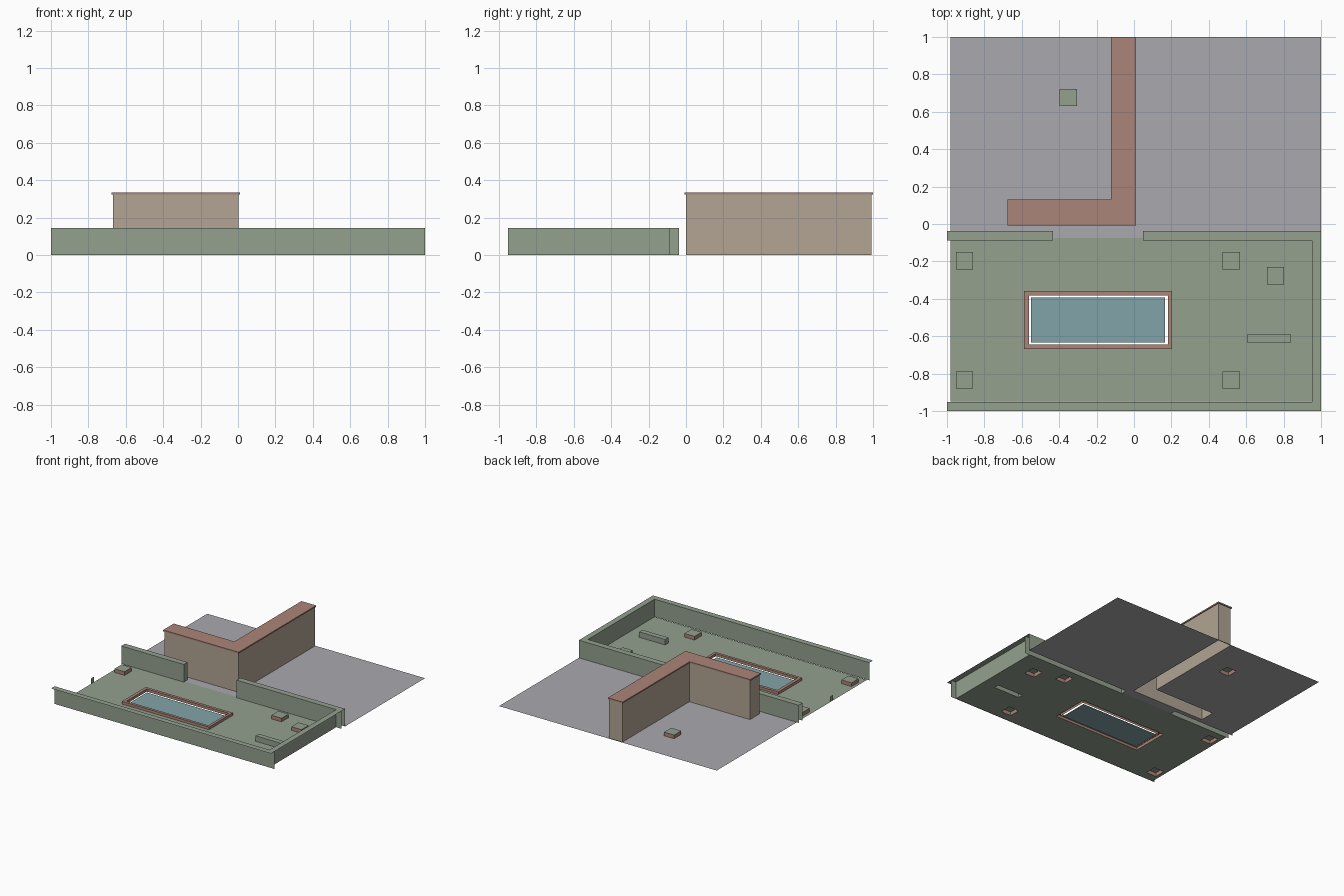
import bpy
import bmesh

cube = bpy.data.objects.get("Cube")
if cube:
    bpy.data.objects.remove(cube, do_unlink=True)


def material(name, rgb):
    linear = [((c / 255 + 0.055) / 1.055) ** 2.4 for c in rgb] + [1]
    mat = bpy.data.materials.new(name)
    mat.use_nodes = True
    mat.diffuse_color = linear
    bsdf = mat.node_tree.nodes["Principled BSDF"]
    bsdf.inputs["Base Color"].default_value = linear
    bsdf.inputs["Roughness"].default_value = 0.9
    return mat


GREEN = material("hedge green", (148, 161, 143))
TAN = material("wall tan", (178, 165, 148))
BRICK = material("brick red", (171, 133, 120))
GREY = material("paving grey", (170, 170, 175))
WATER = material("water blue", (130, 163, 168))


def finish(name, bm, *mats):
    mesh = bpy.data.meshes.new(name)
    bm.to_mesh(mesh)
    bm.free()
    for mat in mats:
        mesh.materials.append(mat)
    obj = bpy.data.objects.new(name, mesh)
    bpy.context.collection.objects.link(obj)
    return obj


def rect(x0, y0, x1, y1):
    return [(x0, y0), (x1, y0), (x1, y1), (x0, y1)]


def add_shell(bm, outline, z0, z1, sides=None, top=True, bottom=False, top_slot=0):
    """Raise a counter-clockwise outline; sides lists the walls that are kept."""
    low = [bm.verts.new((x, y, z0)) for x, y in outline]
    high = [bm.verts.new((x, y, z1)) for x, y in outline]
    n = len(outline)
    for i in (range(n) if sides is None else sides):
        j = (i + 1) % n
        bm.faces.new((low[i], low[j], high[j], high[i]))
    if top:
        bm.faces.new(high).material_index = top_slot
    if bottom:
        bm.faces.new(low[::-1])
    for v in [v for v in bm.verts if not v.link_faces]:
        bm.verts.remove(v)


def shell(name, outline, z0, z1, mats, **options):
    bm = bmesh.new()
    add_shell(bm, outline, z0, z1, **options)
    return finish(name, bm, *mats)


def ground(name, area, holes, mat):
    """Flat sheet with rectangular openings under the raised parts."""
    x0, y0, x1, y1 = area
    xs = sorted({x for h in holes + [area] for x in (h[0], h[2]) if x0 <= x <= x1})
    ys = sorted({y for h in holes + [area] for y in (h[1], h[3]) if y0 <= y <= y1})
    bm = bmesh.new()
    for xa, xb in zip(xs, xs[1:]):
        for ya, yb in zip(ys, ys[1:]):
            cx, cy = (xa + xb) / 2, (ya + yb) / 2
            if not any(h[0] < cx < h[2] and h[1] < cy < h[3] for h in holes):
                bm.faces.new([bm.verts.new((x, y, 0)) for x, y in rect(xa, ya, xb, yb)])
    bmesh.ops.remove_doubles(bm, verts=bm.verts, dist=0.0001)
    return finish(name, bm, mat)


# Footprints
HEDGE_TOP = 0.145
back_left = (-1, -0.087, -0.432, -0.038)
back_right = (0.048, -0.087, 1, -0.038)
bench_area = (0.604, -0.634, 0.84, -0.592)
rim_outer = (-0.588, -0.667, 0.203, -0.358)
rim_inner = (-0.562, -0.645, 0.182, -0.382)
house_front = (-0.668, 0, 0.003, 0.123)
house_wing = (-0.117, 0, 0.003, 0.993)
planter_spots = [(x, y) for x in (-0.907, 0.52) for y in (-0.197, -0.834)]
planter_spots += [(0.757, -0.277), (-0.352, 0.677)]
R = 0.046
planters = [(x - R, y - R, x + R, y + R) for x, y in planter_spots]
holes = planters + [back_left, back_right, bench_area, rim_outer, house_front, house_wing]

# Ground sheets
ground("lawn", (-0.98, -0.95, 0.953, -0.075), holes, GREEN)
ground("paving", (-0.98, -0.075, 1, 1), holes, GREY)

# Hedges: the outer ones have only an inner wall and a top
shell("front_hedge", rect(-1, -1, 1, -0.953), 0, HEDGE_TOP, [GREEN], sides=[2])
shell("side_hedge", rect(0.953, -0.953, 1, -0.087), 0, HEDGE_TOP, [GREEN], sides=[3])
shell("back_left_hedge", rect(*back_left), 0, HEDGE_TOP, [GREEN], sides=[0, 1, 2])
shell("back_right_hedge", rect(*back_right), 0, HEDGE_TOP, [GREEN], sides=[0, 2, 3])


# House walls and coping
def ell(front, wing, grow):
    x0, y0, x1, y1 = front
    a, b, c, d = x0 - grow, y0 - grow, x1 + grow, y1 + grow
    w, e = wing[0] - grow, wing[3] + grow
    return [(a, b), (c, b), (c, e), (w, e), (w, d), (a, d)]


shell("house_walls", ell(house_front, house_wing, 0), 0, 0.322, [TAN], top=False)
shell("house_coping", ell(house_front, house_wing, 0.007), 0.322, 0.333, [BRICK], bottom=True)

# Pool rim: outer and inner walls joined by a flat ring
bm = bmesh.new()
RIM = 0.022
add_shell(bm, rect(*rim_outer), 0, RIM, top=False)
add_shell(bm, rect(*rim_inner)[::-1], 0, RIM, top=False)
outer = [(x, y, RIM) for x, y in rect(*rim_outer)]
inner = [(x, y, RIM) for x, y in rect(*rim_inner)]
for i in range(4):
    j = (i + 1) % 4
    bm.faces.new([bm.verts.new(p) for p in (outer[i], outer[j], inner[j], inner[i])])
bmesh.ops.remove_doubles(bm, verts=bm.verts, dist=0.0001)
finish("pool_rim", bm, BRICK)

# Pool water, clear of the rim
bm = bmesh.new()
bm.faces.new([bm.verts.new((x, y, 0)) for x, y in rect(-0.552, -0.634, 0.165, -0.394)])
finish("pool_water", bm, WATER)

# Planters: brick sides, planted top
for k, area in enumerate(planters):
    shell(f"planter_{k + 1}", rect(*area), 0, 0.03, [BRICK, GREEN], top_slot=1)

# Bench, and the small panel on the open edge of the lawn
shell("bench", rect(*bench_area), 0, 0.045, [GREEN])
shell("edge_panel", rect(-0.98, -0.512, -0.978, -0.468), 0, 0.045, [GREEN], sides=[3], top=False)
